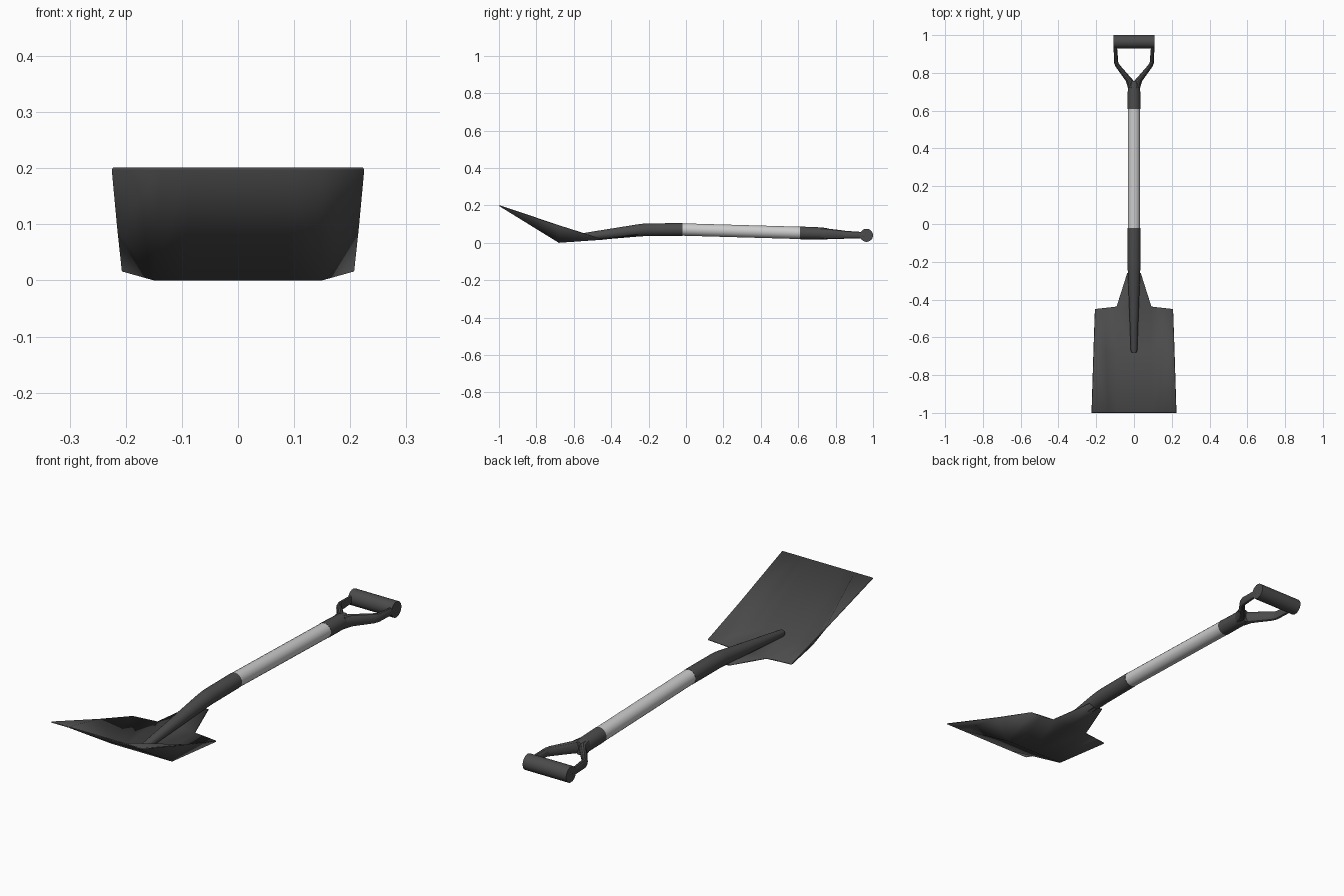
import bpy, bmesh, math
from mathutils import Matrix

if "Cube" in bpy.data.objects:
    bpy.data.objects.remove(bpy.data.objects["Cube"])

dark = bpy.data.materials.new("dark_grey")
dark.diffuse_color = (0.07, 0.07, 0.07, 1)
dark.use_nodes = True
dark.node_tree.nodes["Principled BSDF"].inputs["Base Color"].default_value = dark.diffuse_color


def finish(name, bm, mat=None, angle=30):
    bmesh.ops.recalc_face_normals(bm, faces=bm.faces)
    me = bpy.data.meshes.new(name)
    bm.to_mesh(me)
    bm.free()
    ob = bpy.data.objects.new(name, me)
    bpy.context.collection.objects.link(ob)
    if mat:
        me.materials.append(mat)
    bpy.ops.object.select_all(action='DESELECT')
    ob.select_set(True)
    bpy.context.view_layer.objects.active = ob
    bpy.ops.object.shade_smooth_by_angle(angle=math.radians(angle))
    return ob


def tube(name, stations, mat=None, sides=20):
    """Loft elliptical rings; station = (x, y, z, half width, half height)."""
    bm = bmesh.new()
    rings = []
    for x, y, z, rx, rz in stations:
        rings.append([bm.verts.new((x + rx * math.cos(a), y, z + rz * math.sin(a)))
                      for a in (2 * math.pi * i / sides for i in range(sides))])
    for a, b in zip(rings, rings[1:]):
        for i in range(sides):
            j = (i + 1) % sides
            bm.faces.new((a[i], a[j], b[j], b[i]))
    bm.faces.new(rings[0])
    bm.faces.new(rings[-1])
    return finish(name, bm, mat)


# Blade: half-profile rows from lip to socket wings, mirrored across x
rows = [
    [(0, -1, .197), (.09, -1, .197), (.137, -1, .197), (.225, -1, .197)],
    [(0, -.68, 0), (.09, -.68, 0), (.15, -.68, 0), (.215, -.68, .09)],
    [(0, -.44, .018), (.092, -.437, .017), (.15, -.444, .017), (.207, -.45, .016)],
    [(0, -.26, .033), (.036, -.26, .040)],
]
bm = bmesh.new()
for s in (1, -1):
    grid = [[bm.verts.new((s * x, y, z)) for x, y, z in r] for r in rows]
    for a, b in zip(grid, grid[1:]):
        for i in range(min(len(a), len(b)) - 1):
            q = (a[i], a[i + 1], b[i + 1], b[i])
            if i == 2 and a is grid[1]:
                # sloping rear corner of the side wall
                bm.faces.new((q[0], q[1], q[2]))
                bm.faces.new((q[0], q[2], q[3]))
            else:
                bm.faces.new(q)
bmesh.ops.remove_doubles(bm, verts=bm.verts, dist=1e-5)
blade = finish("blade", bm, dark, 50)
if blade.data.polygons[0].normal.z < 0:
    blade.data.flip_normals()
solid = blade.modifiers.new("thickness", 'SOLIDIFY')
solid.thickness = 0.005
solid.offset = 1

# Bent socket, shaft and upper collar
tube("socket", [(0, -.68, .017, .014, .013), (0, -.672, .017, .017, .015),
                (0, -.45, .043, .025, .025), (0, -.25, .067, .033, .033),
                (0, -.21, .070, .034, .034), (0, -.02, .071, .034, .034)], dark)
tube("shaft", [(0, -.02, .071, .033, .033), (0, .61, .053, .033, .033)])
tube("collar", [(0, .61, .053, .034, .034), (0, .71, .050, .033, .033),
                (0, .735, .049, .032, .032), (0, .757, .048, .022, .029)], dark)

# Forked yoke arms
for s, side in ((1, "right"), (-1, "left")):
    tube("yoke_arm_" + side, [(s * .015, .72, .050, .017, .029),
                              (s * .022, .757, .048, .021, .028),
                              (s * .082, .832, .044, .015, .023),
                              (s * .094, .852, .043, .011, .021),
                              (s * .100, .955, .040, .009, .017)], dark, 12)

# Cross grip
bm = bmesh.new()
bmesh.ops.create_cone(bm, cap_ends=True, segments=24, radius1=.035, radius2=.035, depth=.215,
                      matrix=Matrix.Translation((0, .965, .040)) @ Matrix.Rotation(math.pi / 2, 4, 'Y'))
finish("grip", bm, dark)
